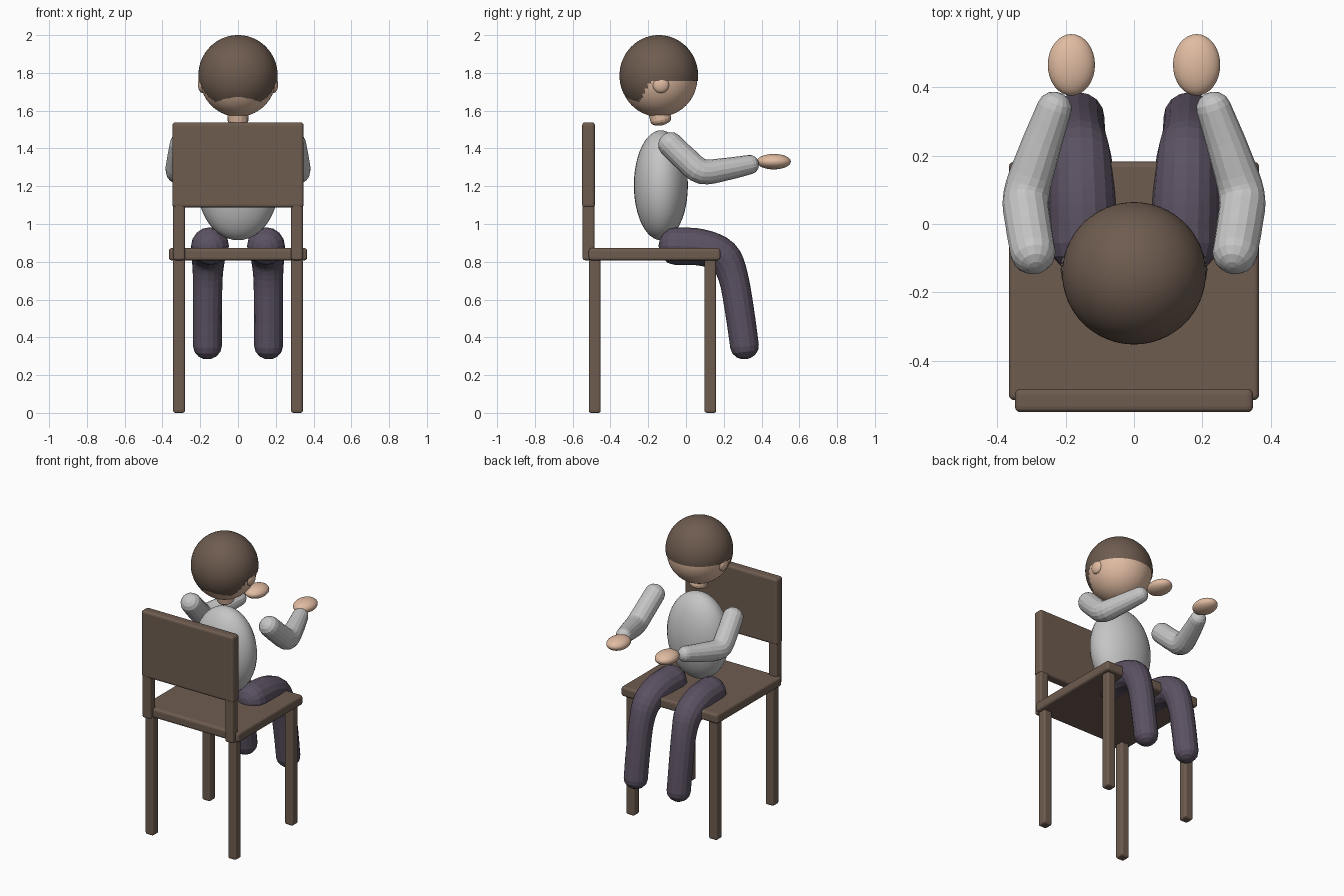
import bpy, bmesh, math
from mathutils import Vector

cube = bpy.data.objects.get("Cube")
if cube:
    bpy.data.objects.remove(cube, do_unlink=True)


def material(name, rgb):
    m = bpy.data.materials.new(name)
    m.use_nodes = True
    m.diffuse_color = (*rgb, 1)
    m.node_tree.nodes["Principled BSDF"].inputs["Base Color"].default_value = (*rgb, 1)
    return m


BROWN = material("dark brown", (0.156, 0.107, 0.08))
SKIN = material("skin", (0.75, 0.50, 0.36))
SHIRT = material("light grey", (0.56, 0.56, 0.56))
TROUSERS = material("dusky purple", (0.105, 0.083, 0.122))


def finish(name, bm, mat, smooth=False):
    bmesh.ops.recalc_face_normals(bm, faces=bm.faces)
    mesh = bpy.data.meshes.new(name)
    for f in bm.faces:
        f.smooth = smooth
    bm.to_mesh(mesh)
    bm.free()
    mesh.materials.append(mat)
    ob = bpy.data.objects.new(name, mesh)
    bpy.context.collection.objects.link(ob)
    return ob


def box(name, lo, hi, mat=BROWN, bevel=0.012):
    lo, hi = Vector(lo), Vector(hi)
    bm = bmesh.new()
    bmesh.ops.create_cube(bm, size=1)
    for v in bm.verts:
        v.co = (lo + hi) / 2 + v.co * (hi - lo)
    ob = finish(name, bm, mat)
    mod = ob.modifiers.new("soft edges", "BEVEL")
    mod.width, mod.segments = bevel, 3
    return ob


def ellipsoid(name, centre, radii, mat, segs=32, keep=None):
    bm = bmesh.new()
    bmesh.ops.create_uvsphere(bm, u_segments=segs, v_segments=segs * 3 // 4, radius=1)
    for v in bm.verts:
        v.co = Vector(c + r * p for c, r, p in zip(centre, radii, v.co))
    if keep:
        unwanted = [f for f in bm.faces if not keep(f.calc_center_median())]
        bmesh.ops.delete(bm, geom=unwanted, context="FACES")
    return finish(name, bm, mat, True)


def limb(name, stations, mat, side=1, sides=16, steps=4, cap=0.9):
    """Round tube along (x, y, z, radius) stations with domed ends."""
    pts = [Vector((s[0] * side, *s[1:])) for s in stations]
    ext = [2 * pts[0] - pts[1], *pts, 2 * pts[-1] - pts[-2]]
    path = []
    for i in range(len(pts) - 1):
        a, b, c, d = ext[i:i + 4]
        for k in range(steps):
            t = k / steps
            path.append(0.5 * (2 * b + (c - a) * t + (2 * a - 5 * b + 4 * c - d) * t * t
                               + (3 * b - a - 3 * c + d) * t ** 3))
    path.append(pts[-1])
    rings = []
    for i, p in enumerate(path):
        tan = (path[min(i + 1, len(path) - 1)] - path[max(i - 1, 0)]).xyz.normalized()
        rings.append((p.xyz, tan, p.w))
    angles = [math.radians(a) for a in (25, 50, 72)]

    def dome(ring, sign):
        p, tan, r = ring
        return [(p + tan * sign * cap * r * math.sin(a), tan, r * math.cos(a)) for a in angles]

    rings = dome(rings[0], -1)[::-1] + rings + dome(rings[-1], 1)
    bm = bmesh.new()
    loops = []
    for p, tan, r in rings:
        u = (Vector((1, 0, 0)) - tan * tan.x).normalized()
        w = tan.cross(u)
        turn = [2 * math.pi * k / sides for k in range(sides)]
        loops.append([bm.verts.new(p + (u * math.cos(a) + w * math.sin(a)) * r) for a in turn])
    for a, b in zip(loops, loops[1:]):
        for k in range(sides):
            n = (k + 1) % sides
            bm.faces.new((a[k], a[n], b[n], b[k]))
    # Close both ends with a shallow fan
    for loop, (p, tan, r), sign in ((loops[0], rings[0], -1), (loops[-1], rings[-1], 1)):
        tip = bm.verts.new(p + tan * sign * r * 0.15)
        for k in range(sides):
            bm.faces.new((loop[k], loop[(k + 1) % sides], tip))
    return finish(name, bm, mat)


# Chair
box("seat", (-0.366, -0.515, 0.807), (0.366, 0.182, 0.873), bevel=0.016)
box("backrest", (-0.348, -0.55, 1.087), (0.348, -0.482, 1.538), bevel=0.016)
for side, label in ((1, "left"), (-1, "right")):
    x = 0.312 * side
    for part, y, z0, z1 in (("back_post", -0.516, 0.808, 1.11),
                            ("back_leg", -0.483, 0, 0.815),
                            ("front_leg", 0.129, 0, 0.815)):
        box(f"{label}_{part}", (x - 0.031, y - 0.031, z0), (x + 0.031, y + 0.031, z1))

# Seated figure: body and head
ellipsoid("torso", (0, -0.133, 1.205), (0.215, 0.143, 0.291), SHIRT)
limb("neck", [(0, -0.15, 1.63, 0.058), (0, -0.133, 1.55, 0.056)], SKIN, cap=0.5)
ellipsoid("head", (0, -0.143, 1.772), (0.201, 0.203, 0.204), SKIN, 64)


# Hair: a cap that drops lower at the nape
def hair_area(p):
    return p.z > 1.765 or (p.z > 1.65 and p.y < -0.18 - (1.765 - p.z) * 0.55)


ellipsoid("hair", (0, -0.144, 1.786), (0.21, 0.208, 0.214), BROWN, 64, hair_area)

# Paired limbs, hands and ears
ARM = [(0.295, -0.085, 1.424, 0.066), (0.309, 0.0, 1.342, 0.067), (0.315, 0.085, 1.278, 0.067),
       (0.278, 0.21, 1.29, 0.06), (0.232, 0.34, 1.315, 0.051)]
LEG = [(0.148, -0.055, 0.883, 0.1), (0.152, 0.08, 0.876, 0.097), (0.156, 0.195, 0.83, 0.09),
       (0.16, 0.25, 0.72, 0.079), (0.162, 0.285, 0.53, 0.077), (0.162, 0.31, 0.352, 0.076)]
for side, label in ((1, "left"), (-1, "right")):
    limb(f"{label}_arm", ARM, SHIRT, side)
    limb(f"{label}_leg", LEG, TROUSERS, side)
    ellipsoid(f"{label}_hand", (0.183 * side, 0.465, 1.33), (0.069, 0.09, 0.041), SKIN)
    ellipsoid(f"{label}_ear", (0.187 * side, -0.133, 1.738), (0.025, 0.044, 0.045), SKIN, 24)
